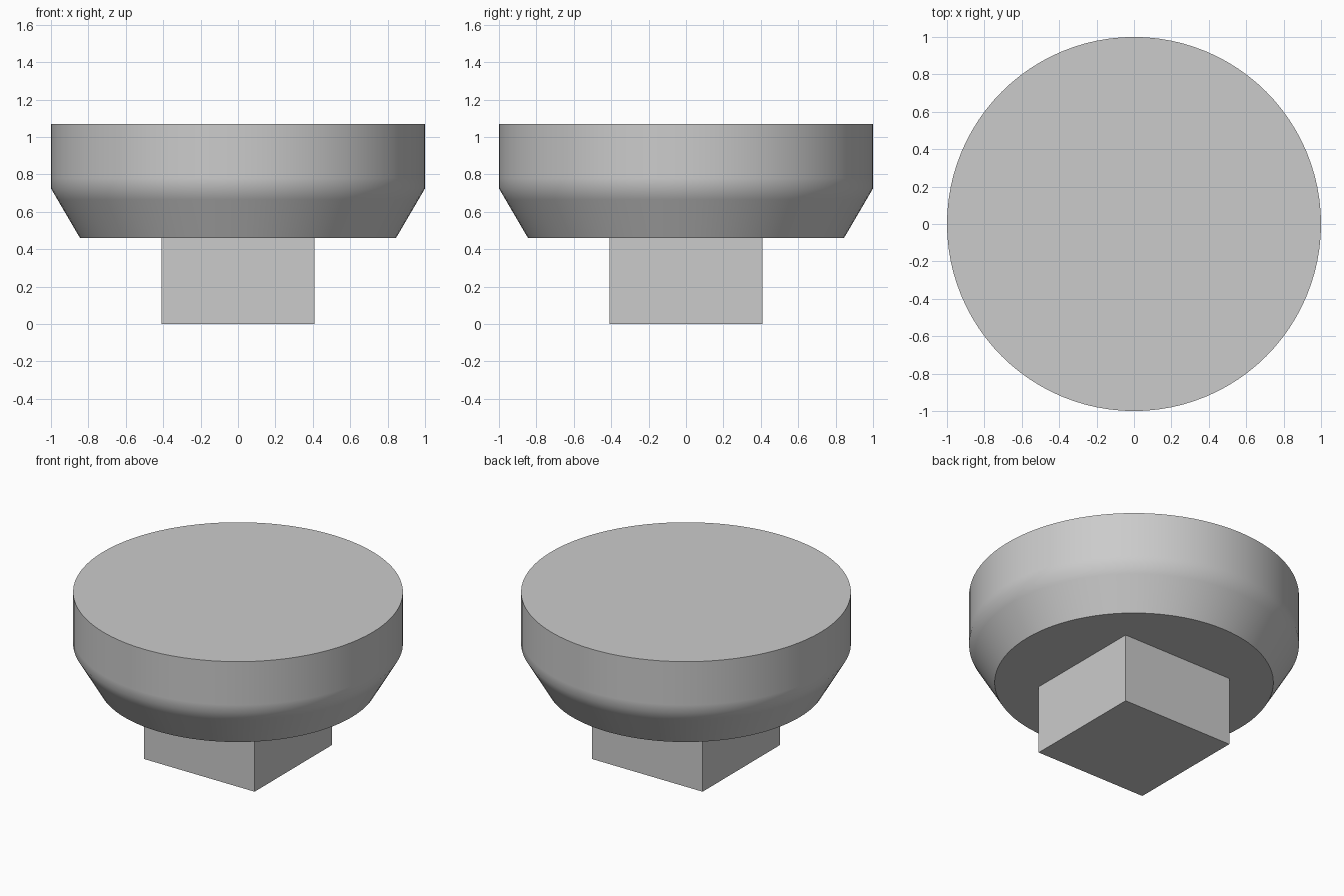
import bpy, bmesh, math

cube = bpy.data.objects.get("Cube")
if cube:
    bpy.data.objects.remove(cube, do_unlink=True)

grey = bpy.data.materials.new("light_grey")
grey.use_nodes = True
grey.diffuse_color = (0.6, 0.6, 0.6, 1)
grey.node_tree.nodes["Principled BSDF"].inputs["Base Color"].default_value = grey.diffuse_color


def add_object(name, bm):
    bmesh.ops.recalc_face_normals(bm, faces=bm.faces)
    mesh = bpy.data.meshes.new(name)
    bm.to_mesh(mesh)
    bm.free()
    mesh.materials.append(grey)
    obj = bpy.data.objects.new(name, mesh)
    bpy.context.collection.objects.link(obj)
    return obj


def lathe(name, profile, sides):
    """Turn a list of (radius, height) rings into a capped solid."""
    bm = bmesh.new()
    rings = []
    for r, z in profile:
        angles = [math.tau * i / sides for i in range(sides)]
        rings.append([bm.verts.new((r * math.cos(a), r * math.sin(a), z)) for a in angles])
    for low, high in zip(rings, rings[1:]):
        for i in range(sides):
            j = (i + 1) % sides
            bm.faces.new((low[i], low[j], high[j], high[i]))
    bm.faces.new(rings[0])
    bm.faces.new(rings[-1])
    return add_object(name, bm)


# Round head: tapered underside, straight rim, softened crease between them
head = lathe("round_head", [(0.845, 0.46), (0.965, 0.665), (1, 0.725), (1, 0.78), (1, 1.07)], 96)
bpy.ops.object.select_all(action="DESELECT")
head.select_set(True)
bpy.context.view_layer.objects.active = head
bpy.ops.object.shade_smooth_by_angle(angle=math.radians(40))

# Square peg below the head
bm = bmesh.new()
bmesh.ops.create_cube(bm, size=1)
bmesh.ops.scale(bm, vec=(0.82, 0.82, 0.46), verts=bm.verts)
bmesh.ops.translate(bm, vec=(0, 0, 0.23), verts=bm.verts)
add_object("square_peg", bm)
